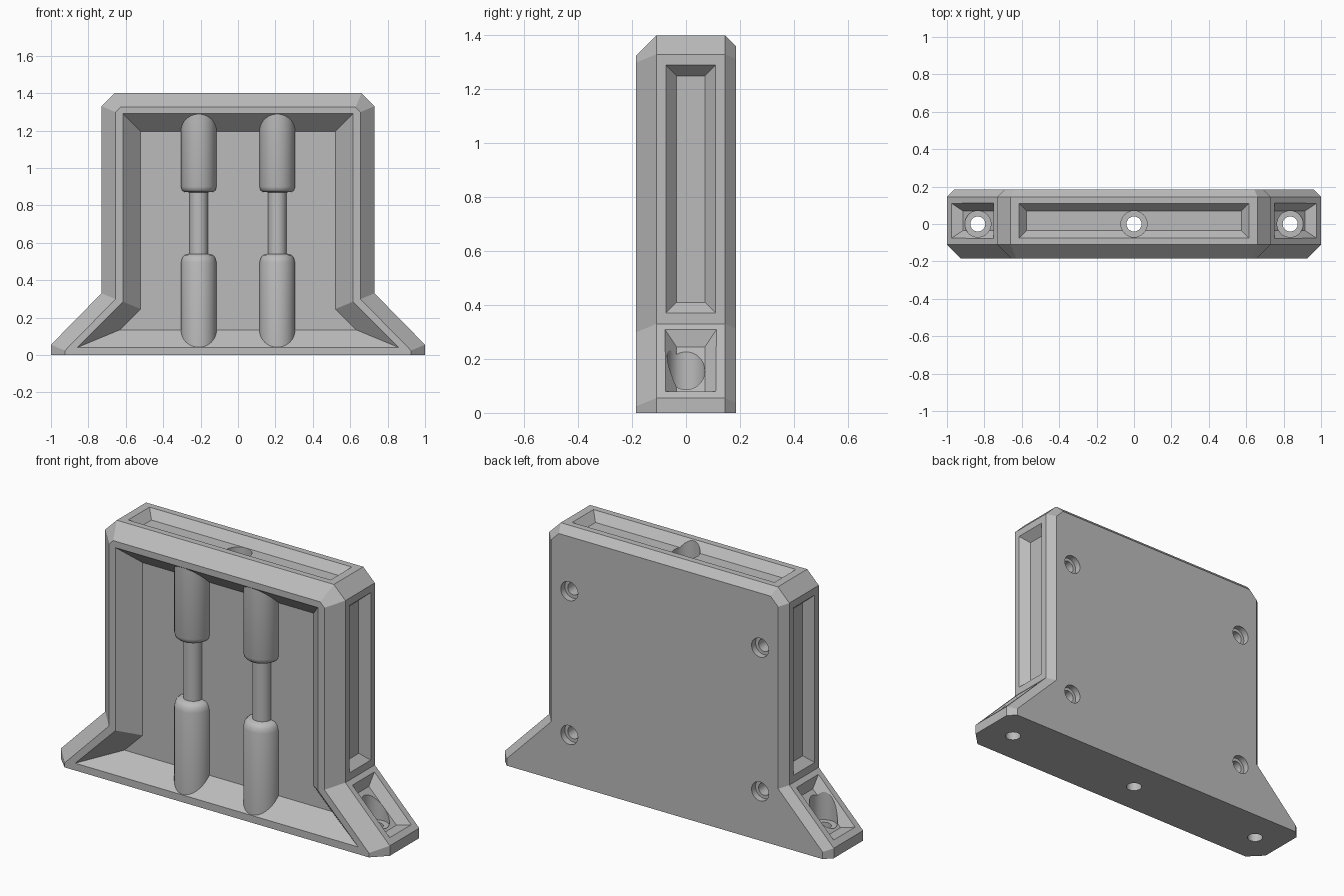
import bpy, bmesh, math
from mathutils import Vector as V

cube = bpy.data.objects.get("Cube")
if cube:
    bpy.data.objects.remove(cube, do_unlink=True)

grey = bpy.data.materials.new("mid grey")
grey.use_nodes = True
grey.diffuse_color = (0.5, 0.5, 0.5, 1)
grey.node_tree.nodes["Principled BSDF"].inputs["Base Color"].default_value = grey.diffuse_color


def loft(name, rings):
    """Closed solid skinned through rings of equal point count."""
    bm = bmesh.new()
    loops = [[bm.verts.new(p) for p in ring] for ring in rings]
    n = len(loops[0])
    for a, b in zip(loops, loops[1:]):
        for i in range(n):
            j = (i + 1) % n
            bm.faces.new((a[i], a[j], b[j], b[i]))
    bm.faces.new(loops[0])
    bm.faces.new(loops[-1])
    bmesh.ops.recalc_face_normals(bm, faces=bm.faces)
    mesh = bpy.data.meshes.new(name)
    bm.to_mesh(mesh)
    bm.free()
    obj = bpy.data.objects.new(name, mesh)
    bpy.context.collection.objects.link(obj)
    mesh.materials.append(grey)
    return obj


def circle(centre, r, axis="z", n=40):
    pts = []
    for i in range(n):
        a = math.tau * i / n
        s, c = r * math.sin(a), r * math.cos(a)
        pts.append(V(centre) + (V((c, s, 0)) if axis == "z" else V((c, 0, s))))
    return pts


def mirrored(half, y):
    """Symmetric outline in the xz plane from its right half."""
    return [V((x, y, z)) for x, z in half] + [V((-x, y, z)) for x, z in reversed(half)]


def outline(t, y):
    """Body outline inset by t on all edges but the bottom."""
    k = t * math.tan(math.pi / 8)
    return mirrored([(1 - t, 0), (1 - t, .055 - k), (.73 - t, .33 - k),
                     (.73 - t, 1.33 - k), (.66 - k, 1.4 - t)], y)


def activate(obj):
    bpy.ops.object.select_all(action="DESELECT")
    obj.select_set(True)
    bpy.context.view_layer.objects.active = obj


def cut(cutter):
    cutter.hide_render = True
    activate(body)
    mod = body.modifiers.new("cut", "BOOLEAN")
    mod.operation, mod.solver, mod.object = "DIFFERENCE", "EXACT", cutter
    bpy.ops.object.modifier_apply(modifier=mod.name)
    bpy.data.objects.remove(cutter, do_unlink=True)


def tapered_cut(opening, floor):
    # Continue the sloped walls a little beyond the opening
    cut(loft("recess_cutter", [[p + (p - f) * .3 for p, f in zip(opening, floor)], floor]))


def pocket(centre, along, normal, half_len):
    """Rectangular pocket with sloped walls in the edge of the body."""
    centre, u, n = V(centre), V(along).normalized(), V(normal).normalized()

    def rect(inset, depth):
        a, b = u * (half_len - inset), V((0, .0925 - inset, 0))
        return [centre - n * depth + s * a + t * b for s, t in ((1, 1), (1, -1), (-1, -1), (-1, 1))]
    tapered_cut(rect(0, 0), rect(.04, .045))


# Main body with chamfered front and back edges
body = loft("body", [outline(.075, -.185), outline(0, -.11), outline(0, .145), outline(.04, .185)])

# Large front recess
tapered_cut(mirrored([(.86, .04), (.615, .285), (.615, 1.29)], -.185),
            mirrored([(.631, .135), (.52, .246), (.52, 1.195)], -.085))

# Pockets on top, sides and sloped feet
pocket((0, .0175, 1.4), (1, 0, 0), (0, 0, 1), .615)
for s in (-1, 1):
    pocket((s * .73, .0175, .83), (0, 0, 1), (s, 0, 0), .46)
    pocket((s * .8625, .0175, .1925), (-s, 0, 1), (s, 0, 1), .159)

# Vertical bolt holes with counterbores
for x, seat in ((0, 1.28), (-.835, .08), (.835, .08)):
    cut(loft("bore_cutter", [circle((x, 0, -.1), .04), circle((x, 0, 1.5), .04)]))
    cut(loft("counterbore_cutter", [circle((x, 0, seat), .07), circle((x, 0, 1.5), .07)]))

# Blind counterbored holes in the back
for x in (-.58, .58):
    for z in (.27, 1.06):
        for r, depth in ((.052, .035), (.034, .11)):
            cut(loft("back_hole_cutter", [circle((x, .185 - depth, z), r, "y", 32),
                                          circle((x, .25, z), r, "y", 32)]))

# Two half-sunk pistons joined by thin rods
profile = [(.04, .095), (.495, .095), (.52, .088), (.535, .075), (.54, .05),
           (.87, .05), (.872, .078), (.882, .09), (.9, .095), (1.29, .095)]
parts = [body]
for side, x in (("right", -.21), ("left", .21)):
    parts.append(loft(side + "_piston", [circle((x, -.088, z), r) for z, r in profile]))

for part in parts:
    activate(part)
    bpy.ops.object.shade_smooth_by_angle(angle=math.radians(40 if part != body else 25))
